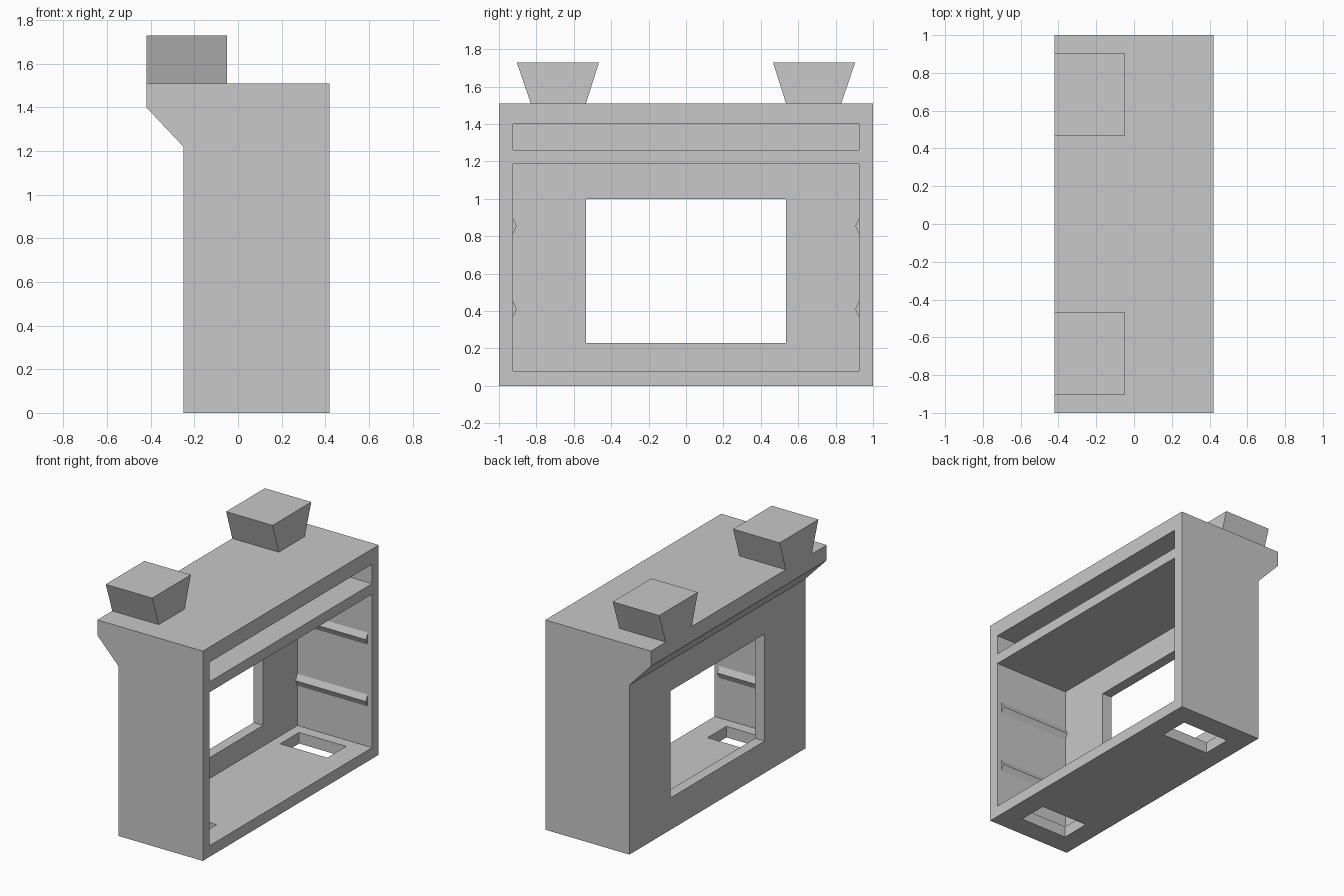
import bpy
import bmesh
from mathutils import Vector

if "Cube" in bpy.data.objects:
    bpy.data.objects.remove(bpy.data.objects["Cube"], do_unlink=True)

grey = bpy.data.materials.new("light_grey")
grey.use_nodes = True
grey.diffuse_color = (0.58, 0.58, 0.58, 1)
grey.node_tree.nodes["Principled BSDF"].inputs["Base Color"].default_value = (0.58, 0.58, 0.58, 1)


def prism(name, points, sweep):
    """Extrude a closed 3D outline along the sweep vector."""
    bm = bmesh.new()
    face = bm.faces.new([bm.verts.new(p) for p in points])
    out = bmesh.ops.extrude_face_region(bm, geom=[face], use_keep_orig=True)
    moved = [g for g in out["geom"] if isinstance(g, bmesh.types.BMVert)]
    bmesh.ops.translate(bm, verts=moved, vec=Vector(sweep))
    bmesh.ops.recalc_face_normals(bm, faces=bm.faces[:])
    mesh = bpy.data.meshes.new(name)
    bm.to_mesh(mesh)
    bm.free()
    mesh.materials.append(grey)
    obj = bpy.data.objects.new(name, mesh)
    bpy.context.collection.objects.link(obj)
    return obj


def box(name, x0, x1, y0, y1, z0, z1):
    outline = [(x0, y0, z0), (x0, y1, z0), (x0, y1, z1), (x0, y0, z1)]
    return prism(name, outline, (x1 - x0, 0, 0))


def cut(target, cutter):
    """Subtract the cutter from the target and discard it."""
    cutter.hide_render = True
    mod = target.modifiers.new("cut", "BOOLEAN")
    mod.operation = "DIFFERENCE"
    mod.solver = "EXACT"
    mod.object = cutter
    bpy.context.view_layer.objects.active = target
    bpy.ops.object.modifier_apply(modifier=mod.name)
    bpy.data.objects.remove(cutter, do_unlink=True)


BACK, FRONT, OVERHANG = -0.25, 0.42, -0.42
INNER_BACK = -0.175
INNER_Y = 0.925
TOP = 1.51

# Case: side profile with a chamfered overhang, swept across the full width
profile = [(BACK, 0), (FRONT, 0), (FRONT, TOP), (OVERHANG, TOP), (OVERHANG, 1.4), (BACK, 1.22)]
case = prism("case", [(x, -1, z) for x, z in profile], (0, 2, 0))

# Main compartment, upper slot and window through the rear wall
cut(case, box("compartment_cutter", INNER_BACK, 0.6, -INNER_Y, INNER_Y, 0.08, 1.185))
cut(case, box("slot_cutter", INNER_BACK, 0.6, -INNER_Y, INNER_Y, 1.26, 1.4))
cut(case, box("window_cutter", -0.5, 0, -0.535, 0.535, 0.23, 1.0))

for side, label in ((1, "far"), (-1, "near")):
    # Opening through the floor
    y0, y1 = sorted((side * 0.63, side * 0.845))
    cut(case, box("floor_cutter", -0.105, 0.27, y0, y1, -0.1, 0.2))

    # Dovetail tab on the roof, wider at the top
    tab = [(0.535, TOP), (0.83, TOP), (0.905, 1.73), (0.465, 1.73)]
    prism(label + "_dovetail_tab", [(OVERHANG, side * y, z) for y, z in tab], (0.37, 0, 0))

    # Shallow shelf ridges on the inner side walls
    for z, level in ((0.41, "lower"), (0.855, "upper")):
        ridge = [(INNER_Y, z - 0.043), (INNER_Y - 0.02, z), (INNER_Y, z + 0.043)]
        prism(f"{label}_{level}_ridge", [(INNER_BACK, side * y, h) for y, h in ridge], (0.56, 0, 0))
